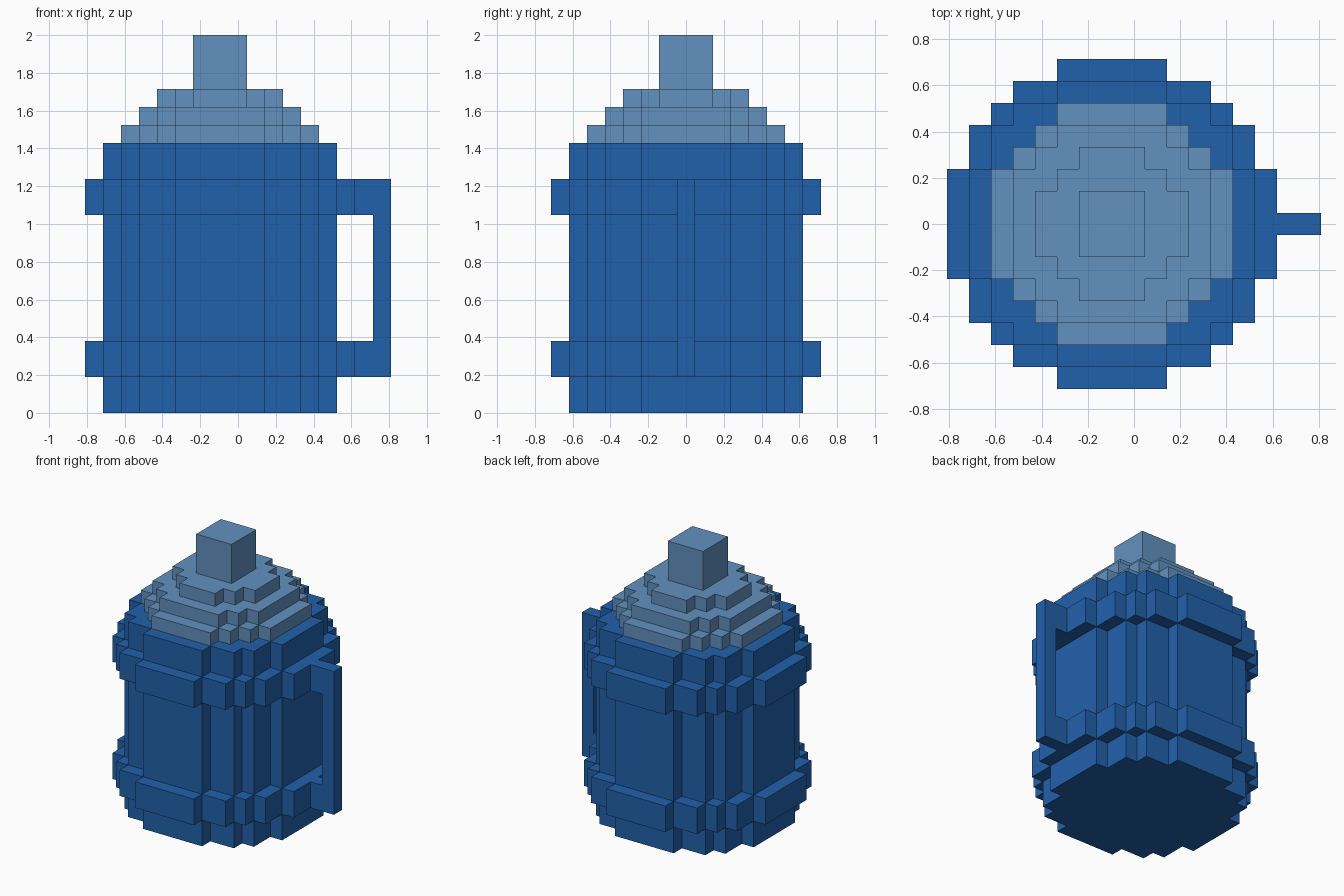
import bpy
import bmesh

cube = bpy.data.objects.get("Cube")
if cube:
    bpy.data.objects.remove(cube, do_unlink=True)

U = 2 / 21    # one block
CX = -1.0     # jar axis in blocks, offset to leave room for the handle


def material(name, rgb):
    mat = bpy.data.materials.new(name)
    mat.use_nodes = True
    mat.diffuse_color = (*rgb, 1)
    bsdf = next(n for n in mat.node_tree.nodes if n.type == 'BSDF_PRINCIPLED')
    bsdf.inputs["Base Color"].default_value = (*rgb, 1)
    bsdf.inputs["Roughness"].default_value = 0.8
    return mat


def extrude_profile(name, points, offset, mat):
    """Extrude a closed flat outline (in blocks) along an offset (in blocks)."""
    bm = bmesh.new()
    face = bm.faces.new([bm.verts.new([c * U for c in p]) for p in points])
    extruded = bmesh.ops.extrude_face_region(bm, geom=[face])["geom"]
    verts = [g for g in extruded if isinstance(g, bmesh.types.BMVert)]
    bmesh.ops.translate(bm, verts=verts, vec=[c * U for c in offset])
    bmesh.ops.recalc_face_normals(bm, faces=bm.faces)
    mesh = bpy.data.meshes.new(name)
    bm.to_mesh(mesh)
    bm.free()
    mesh.materials.append(mat)
    obj = bpy.data.objects.new(name, mesh)
    bpy.context.collection.objects.link(obj)
    return obj


def stepped_disc(name, steps, z0, z1, mat):
    """Blocky disc: steps are (half x, half y) corners of one quarter."""
    quarter = []
    for i, (x, y) in enumerate(steps):
        if i:
            quarter.append((x, steps[i - 1][1]))
        quarter.append((x, y))
    outline = []
    for sx, sy in ((1, 1), (-1, 1), (-1, -1), (1, -1)):
        part = [(x * sx, y * sy) for x, y in quarter]
        outline += part if sx * sy > 0 else part[::-1]
    return extrude_profile(name, [(x + CX, y, z0) for x, y in outline],
                           (0, 0, z1 - z0), mat)


blue = material("deep blue", (0.0152, 0.119, 0.407))
pale = material("pale blue", (0.122, 0.283, 0.521))

# Jar body and its two raised bands
stepped_disc("body", [(6.5, 2.5), (5.5, 4.5), (4.5, 5.5), (2.5, 6.5)], 0, 15, blue)
BAND = [(7.5, 2.5), (6.5, 4.5), (5.5, 5.5), (4.5, 6.5), (2.5, 7.5)]
stepped_disc("lower_band", BAND, 2, 4, blue)
stepped_disc("upper_band", BAND, 11, 13, blue)

# Handle: a C-shaped bracket joining both bands
handle = [(6.5, 2), (8.5, 2), (8.5, 13), (6.5, 13),
          (6.5, 11), (7.5, 11), (7.5, 4), (6.5, 4)]
extrude_profile("handle", [(x, -0.5, z) for x, z in handle], (0, 1, 0), blue)

# Stepped lid and knob
stepped_disc("lid_lower_tier", [(5.5, 2.5), (4.5, 3.5), (3.5, 4.5), (2.5, 5.5)], 15, 16, pale)
stepped_disc("lid_middle_tier", [(4.5, 2.5), (3.5, 3.5), (2.5, 4.5)], 16, 17, pale)
stepped_disc("lid_upper_tier", [(3.5, 1.5), (2.5, 2.5), (1.5, 3.5)], 17, 18, pale)
stepped_disc("lid_knob", [(1.5, 1.5)], 18, 21, pale)
